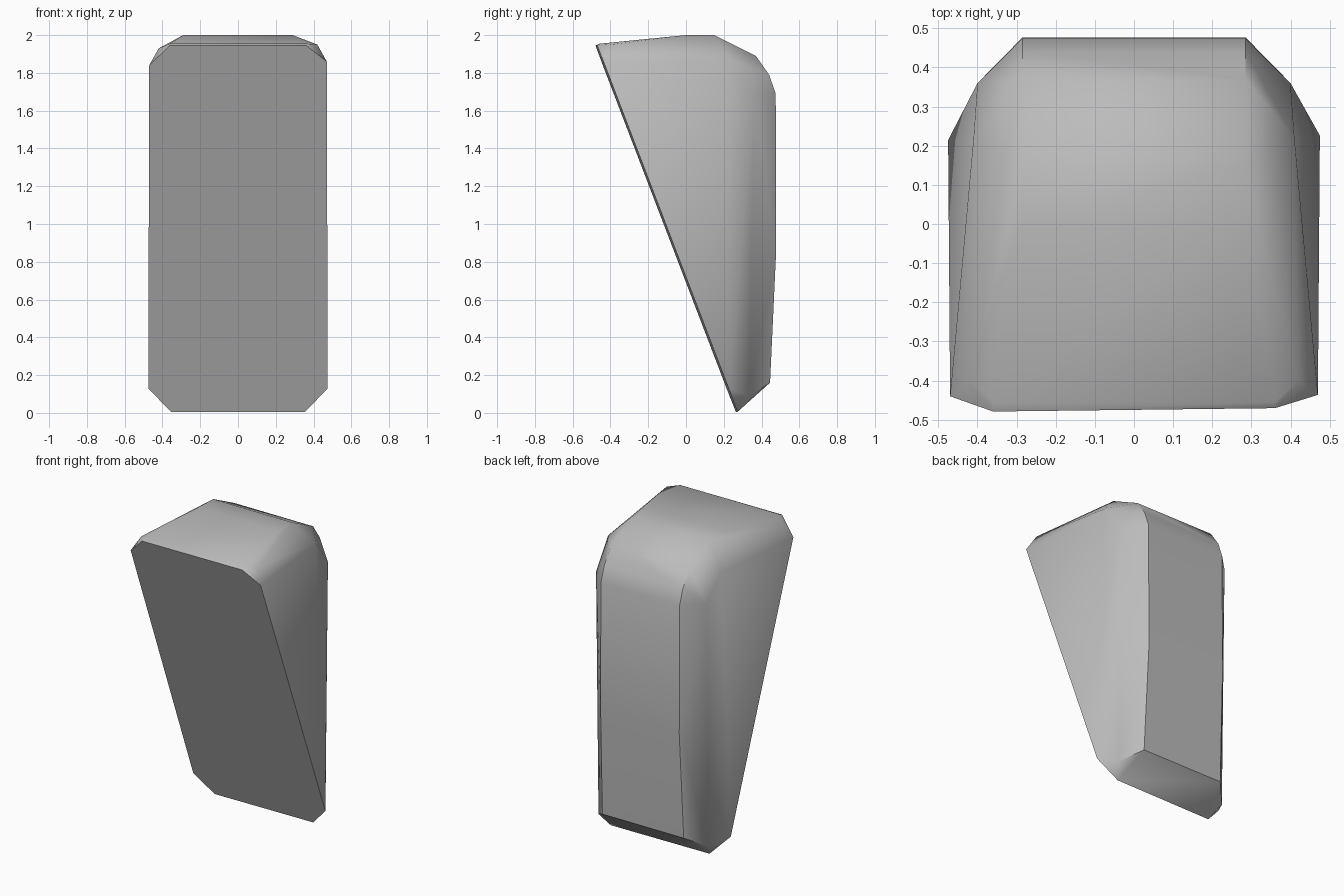
import bpy
import bmesh
import math

# Remove the default object
cube = bpy.data.objects.get("Cube")
if cube:
    bpy.data.objects.remove(cube, do_unlink=True)

# Plain stone material
stone_grey = bpy.data.materials.new("stone grey")
stone_grey.use_nodes = True
colour = (0.5, 0.5, 0.5, 1)
stone_grey.diffuse_color = colour
stone_grey.node_tree.nodes["Principled BSDF"].inputs["Base Color"].default_value = colour

# Slanted front outline as (half width, height), from top to bottom
FRONT = [(0.36, 1.945), (0.47, 1.86), (0.475, 0.13), (0.355, 0.005)]

# Ridge beside the flat top and back as (half width, depth, height)
RIDGE = [(0.285, 0.15, 2.0), (0.285, 0.37, 1.89), (0.285, 0.44, 1.79),
         (0.285, 0.475, 1.69), (0.285, 0.477, 0.85), (0.295, 0.445, 0.16)]

# Outer edge of the bevel, where it meets the flank
FLANK = [(0.42, -0.4, 1.95), (0.41, 0.22, 1.87), (0.4, 0.36, 1.69),
         (0.4, 0.335, 0.09)]


def front_depth(x, z):
    """Depth of the leaning front face, turned very slightly to one side."""
    return 0.27 - 0.383 * z + 0.012 * x


bm = bmesh.new()
for side in (-1, 1):
    left_drop = 0.02 if side < 0 else 0
    for x, z in FRONT:
        upper = 1 if 1 < z < 1.9 else 0
        z -= left_drop * upper
        bm.verts.new((side * x, front_depth(side * x, z), z))
    for x, y, z in RIDGE:
        bm.verts.new((side * x, y, z))
    for x, y, z in FLANK:
        upper = 1 if z > 1.8 else 0
        bm.verts.new((side * x, y, z - left_drop * upper))
    # Start of the level top and its front lip
    bm.verts.new((side * 0.29, 0, 2.0))
    bm.verts.new((side * 0.36, -0.455, 1.955))

# Wrap the outline points in one faceted block
bmesh.ops.convex_hull(bm, input=bm.verts[:])
loose = [v for v in bm.verts if not v.link_faces]
bmesh.ops.delete(bm, geom=loose, context="VERTS")
bmesh.ops.dissolve_limit(bm, angle_limit=math.radians(1),
                         verts=bm.verts[:], edges=bm.edges[:])
bmesh.ops.recalc_face_normals(bm, faces=bm.faces[:])

mesh = bpy.data.meshes.new("stone_block")
bm.to_mesh(mesh)
bm.free()
mesh.materials.append(stone_grey)
stone_block = bpy.data.objects.new("stone_block", mesh)
bpy.context.collection.objects.link(stone_block)

# Soft bevels with crisp main edges
bpy.ops.object.select_all(action="DESELECT")
stone_block.select_set(True)
bpy.context.view_layer.objects.active = stone_block
bpy.ops.object.shade_smooth_by_angle(angle=math.radians(41))
